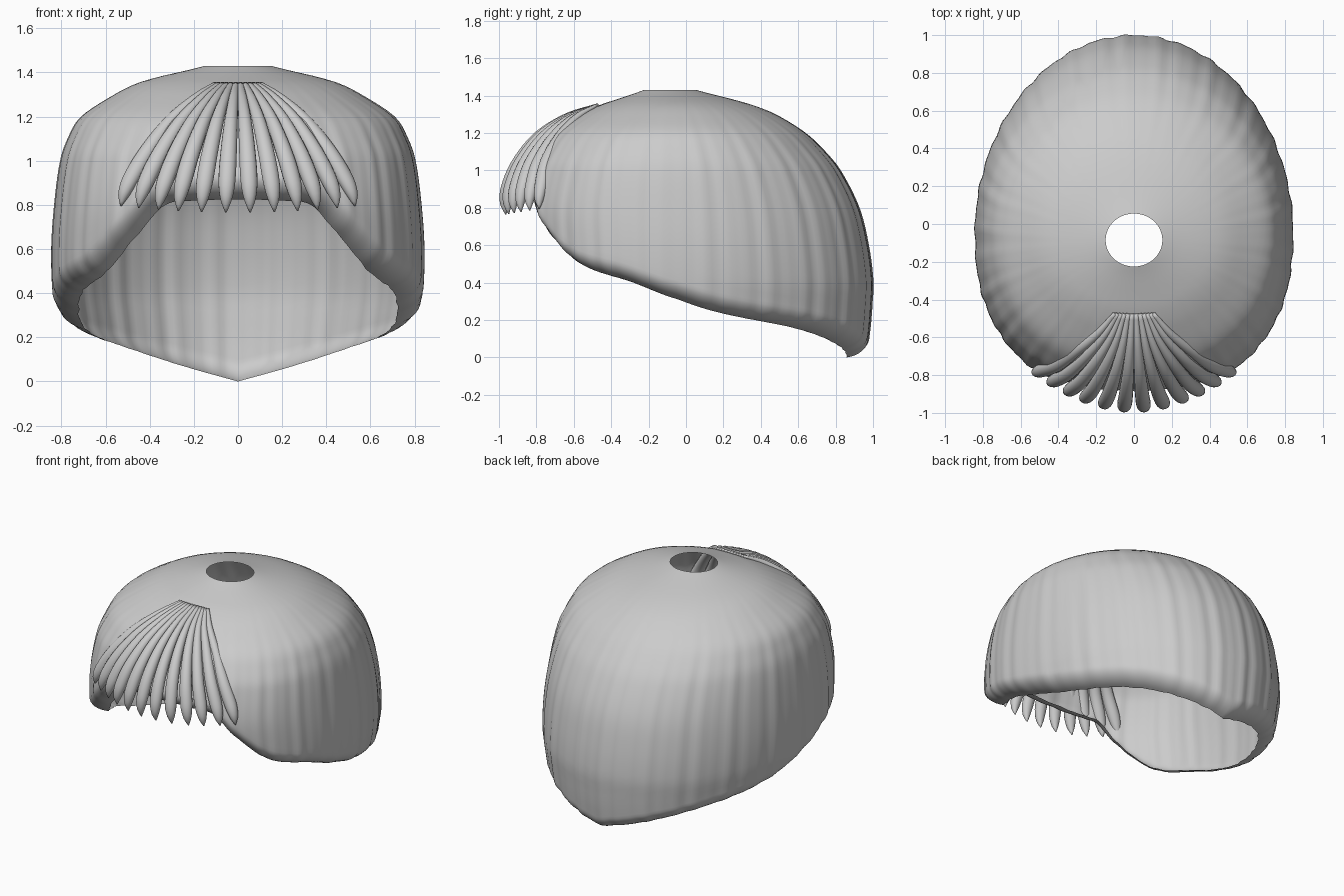
import bpy, bmesh, math
from mathutils import Vector

if "Cube" in bpy.data.objects:
    bpy.data.objects.remove(bpy.data.objects["Cube"])


def curve(table, k):
    """Smooth interpolation of rows (key, values...) sorted by rising key."""
    n = len(table)
    k = min(max(k, table[0][0]), table[-1][0])
    i = 0
    while i < n - 2 and k > table[i + 1][0]:
        i += 1
    a, b = table[i], table[i + 1]
    p, q = table[max(i - 1, 0)], table[min(i + 2, n - 1)]
    h = b[0] - a[0]
    t = (k - a[0]) / h
    out = []
    for c in range(1, len(a)):
        ma = (b[c] - p[c]) / (b[0] - p[0]) * h
        mb = (q[c] - a[c]) / (q[0] - a[0]) * h
        out.append((2*t**3 - 3*t*t + 1) * a[c] + (t**3 - 2*t*t + t) * ma
                   + (3*t*t - 2*t**3) * b[c] + (t**3 - t*t) * mb)
    return out


def loft(name, loops, cap=False):
    """Skin a list of closed rings, smooth shaded."""
    bm = bmesh.new()
    rings = [[bm.verts.new(p) for p in ring] for ring in loops]
    for a, b in zip(rings, rings[1:]):
        n = len(a)
        for i in range(n):
            j = (i + 1) % n
            bm.faces.new((a[i], b[i], b[j], a[j]))
    if cap:
        bm.faces.new(rings[0])
        bm.faces.new(rings[-1])
    bmesh.ops.recalc_face_normals(bm, faces=bm.faces)
    for f in bm.faces:
        f.smooth = True
    me = bpy.data.meshes.new(name)
    bm.to_mesh(me)
    bm.free()
    ob = bpy.data.objects.new(name, me)
    bpy.context.collection.objects.link(ob)
    return ob


# Cap profile: height, half width, front y, back y
PROFILE = [(0.0, .76, -.80, .95), (.1, .78, -.82, .976), (.2, .80, -.84, .988),
           (.3, .82, -.86, .995), (.4, .837, -.88, 1.0), (.6, .843, -.90, .975),
           (.8, .83, -.91, .925), (1.0, .803, -.86, .825), (1.1, .77, -.81, .745),
           (1.2, .71, -.73, .64), (1.3, .56, -.57, .48), (1.35, .46, -.46, .355),
           (1.38, .36, -.37, .25), (1.41, .23, -.28, .13), (1.43, .15, -.225, .055)]
# Height of the inner rim by angle from the front
RIM = [(0, .825), (12, .82), (24, .80), (34, .68), (51, .50), (75, .40),
       (102, .25), (136, .15), (165, .05), (180, 0.0)]


def cap_point(deg, z):
    x, yf, yb = curve(PROFILE, z)
    d = max(0, min(1, (1.43 - z) / .4))
    yc = -.085 + .035 * d
    t = math.radians(deg)
    s, c = math.sin(t), math.cos(t)
    e = 1 - .15 * d if c > 0 else 1.0
    px = math.copysign(abs(s) ** e, s) * x
    py = yc + (c ** e * (yf - yc) if c > 0 else -c * (yb - yc))
    # Soft strand grooves
    g = 1 + d * (.003 * math.sin(34 * t) + .0025 * math.sin(55 * t + 1))
    return Vector((px * g, yc + (py - yc) * g, z))


# Cap shell, open at crown and bottom, with a rim that curls inward
SEG, ROWS, LIP = 240, 40, 8
columns = []
for i in range(SEG):
    deg = i * 360 / SEG
    zi = curve(RIM, abs((deg + 180) % 360 - 180))[0]
    zo = zi + .10
    col = [cap_point(deg, 1.43 - (1.43 - zo) * (k / ROWS) ** 1.5)
           for k in range(ROWS + 1)]
    edge = col[-1]
    inward = Vector((-edge.x, -.05 - edge.y, 0)).normalized()
    for k in range(1, LIP + 1):
        a = math.radians(80) * k / LIP
        drop = .10 * math.sin(a) / math.sin(math.radians(80))
        col.append(edge + inward * .14 * (1 - math.cos(a)) - Vector((0, 0, drop)))
    columns.append(col)
loft("hair_cap", [list(r) for r in zip(*columns)])

# Fringe strand path: step, x spread, middle y, outermost y, z, half width, half depth
STRAND = [(0, .19, -.475, -.475, 1.35, .013, .008), (.2, .36, -.64, -.58, 1.285, .021, .020),
          (.4, .57, -.79, -.67, 1.18, .030, .030), (.6, .77, -.90, -.745, 1.04, .037, .034),
          (.8, .92, -.96, -.775, .90, .038, .034), (.92, .98, -.972, -.785, .82, .025, .024),
          (1.0, 1.0, -.965, -.785, .765, .003, .003)]
TIPS = [.055, .165, .27, .36, .45, .53]


def strand(tip, name):
    w = (tip / .53) ** 2
    centres, sizes = [], []
    N = 28
    for k in range(N + 1):
        f, ym, yo, z, hw, hd = curve(STRAND, k / N)
        centres.append(Vector((tip * f, ym + (yo - ym) * w, z + .03 * w * (k / N) ** 3)))
        sizes.append((hw, hd))
    loops = []
    for k, c in enumerate(centres):
        tan = (centres[min(k + 1, N)] - centres[max(k - 1, 0)]).normalized()
        out = Vector((c.x * 1.0, c.y + .1, .35))
        side = tan.cross(out).normalized()
        out = side.cross(tan).normalized()
        hw, hd = sizes[k]
        loops.append([c + side * hw * math.cos(a) + out * hd * math.sin(a)
                      for a in (2 * math.pi * j / 16 for j in range(16))])
    loft(name, loops, cap=True)


# Fringe: six strands each side
for n, tip in enumerate(TIPS):
    strand(tip, f"fringe_strand_right_{n + 1}")
    strand(-tip, f"fringe_strand_left_{n + 1}")
